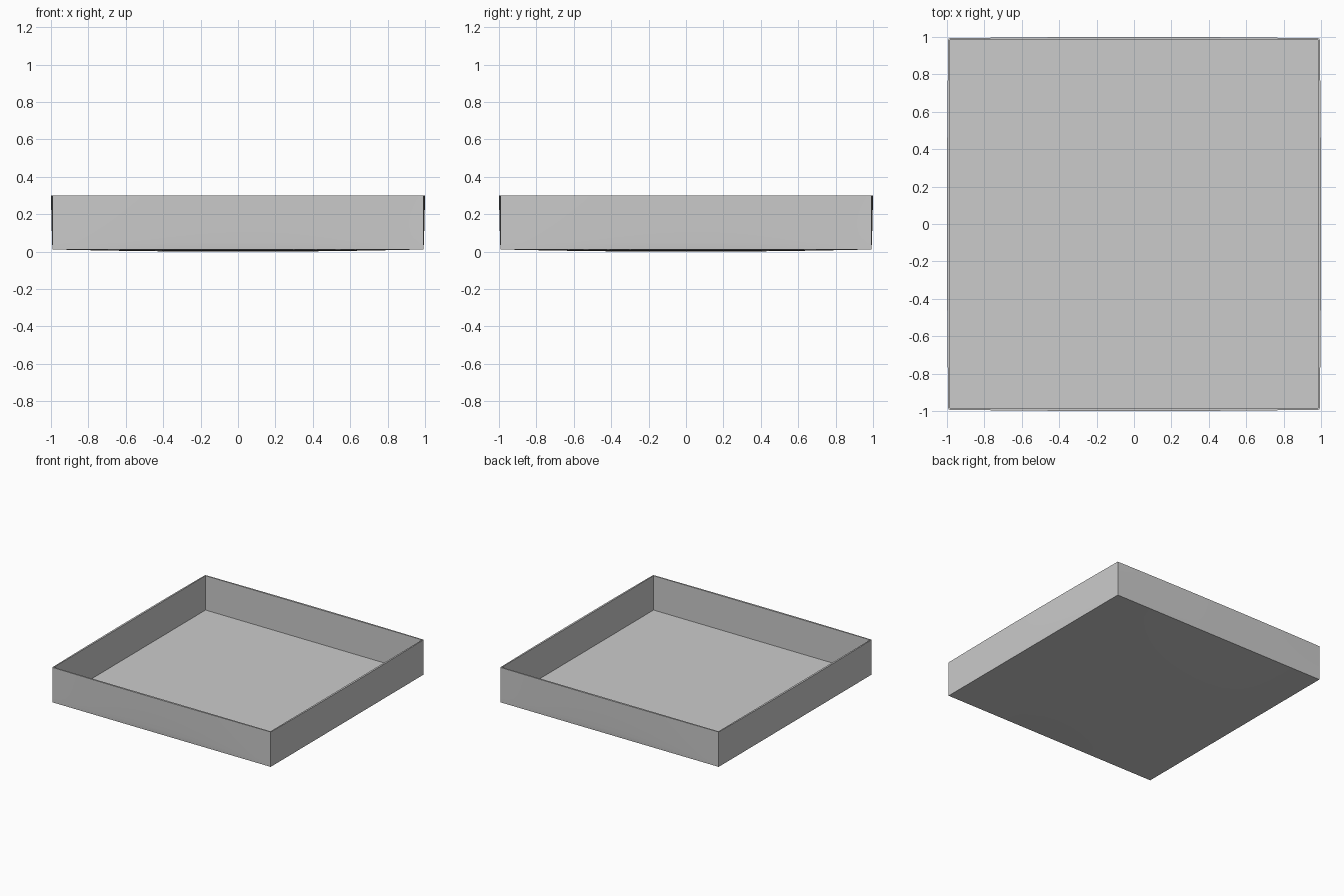
import bpy, bmesh

if "Cube" in bpy.data.objects:
    bpy.data.objects.remove(bpy.data.objects["Cube"])

HALF, TOP = 0.993, 0.30      # corner half width, rim height
EDGE_Z, BULGE = 0.012, 0.007 # height of the bottom edges, outward swell of the walls
INNER, FLOOR = 0.984, 0.018


def box(name, half, z0, z1, cuts=0):
    bm = bmesh.new()
    bmesh.ops.create_cube(bm, size=2)
    if cuts:
        bmesh.ops.subdivide_edges(bm, edges=bm.edges[:], cuts=cuts, use_grid_fill=True)
    for v in bm.verts:
        x, y, z = v.co
        t = (z + 1) / 2
        if cuts:
            # walls swell gently outwards towards the rim, underside swells downwards
            sx = half + BULGE * (1 - y * y) * t ** 0.5 - 0.002 * (1 - t)
            sy = half + BULGE * (1 - x * x) * t ** 0.5 - 0.002 * (1 - t)
            low = z0 - z0 * (1 - x * x) * (1 - y * y)
            v.co = (x * sx, y * sy, low + (z1 - low) * t)
        else:
            v.co = (x * half, y * half, z0 + (z1 - z0) * t)
    mesh = bpy.data.meshes.new(name)
    bm.to_mesh(mesh)
    bm.free()
    obj = bpy.data.objects.new(name, mesh)
    bpy.context.collection.objects.link(obj)
    return obj


# Shallow open tray, hollowed by a plain box
tray = box("tray", HALF, EDGE_Z, TOP, cuts=15)
cutter = box("tray_cutter", INNER, FLOOR, TOP + 0.2)
cutter.hide_render = True

hollow = tray.modifiers.new("hollow", 'BOOLEAN')
hollow.operation = 'DIFFERENCE'
hollow.solver = 'EXACT'
hollow.object = cutter

bpy.context.view_layer.objects.active = tray
tray.select_set(True)
bpy.ops.object.modifier_apply(modifier="hollow")
bpy.data.objects.remove(cutter)
bpy.ops.object.shade_smooth_by_angle()
